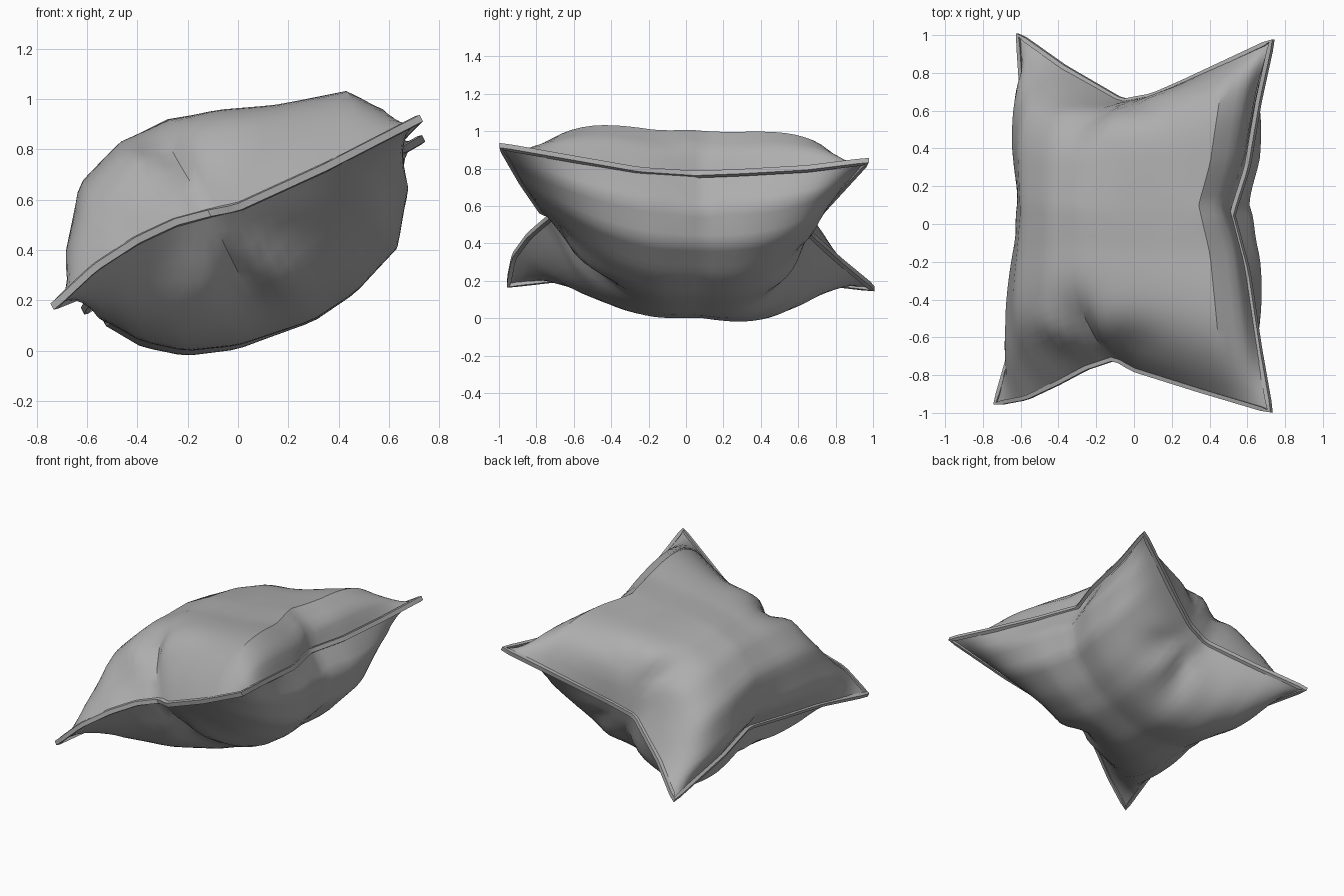
import bpy, bmesh, math
from mathutils import Vector

cube = bpy.data.objects.get("Cube")
if cube:
    bpy.data.objects.remove(cube)

grey = bpy.data.materials.new("grey_cloth")
grey.use_nodes = True
colour = (0.42, 0.42, 0.42, 1)
grey.diffuse_color = colour
grey.node_tree.nodes["Principled BSDF"].inputs["Base Color"].default_value = colour

N = 36  # grid cells along each side of a panel


def sample(points, t):
    """Point at fraction t of the length of a polyline."""
    pts = [Vector(p) for p in points]
    left = t * sum((b - a).length for a, b in zip(pts, pts[1:]))
    for a, b in zip(pts, pts[1:]):
        step = (b - a).length
        if left <= step:
            return a.lerp(b, left / step)
        left -= step
    return pts[-1]


# Seam corners and the four pinched seam edges
front_low = (-.73, -.95, .18)
front_high = (.72, -.99, .92)
back_low = (-.61, 1, .16)
back_high = (.73, .97, .84)
low_mid = (-.52, .05, .28)
high_mid = (.52, .05, .77)
front_seam = [front_low, (-.57, -.92, .33), (-.4, -.84, .44), (-.25, -.76, .51),
              (-.1, -.71, .55), (0, -.77, .57), (.35, -.88, .73), front_high]
back_seam = [back_low, (-.37, .83, .3), (-.06, .65, .46), (.1, .68, .52),
             (.26, .75, .6), back_high]
low_seam = [front_low, (-.63, -.6, .22), (-.57, -.25, .25), low_mid,
            (-.57, .4, .23), back_low]
high_seam = [front_high, (.66, -.65, .86), (.6, -.25, .79), high_mid,
             (.6, .3, .78), (.66, .65, .8), back_high]

# Middle cross-sections of the two panels
top_profile = [low_mid, (-.62, .05, .42), (-.6, .05, .67), (-.46, .05, .83),
               (-.28, .05, .92), (-.1, .05, .95), (.1, .05, .96), (.36, .05, 1),
               (.48, .05, .9), high_mid]
bottom_profile = [low_mid, (-.5, .05, .14), (-.36, .05, .04), (-.2, .05, 0),
                  (0, .05, .02), (.29, .05, .12), (.45, .05, .23), (.6, .05, .4),
                  (.62, .05, .6), high_mid]


def coons(u, t):
    """Sheet stretched across the four seam edges."""
    f, b = sample(front_seam, u), sample(back_seam, u)
    l, r = sample(low_seam, t), sample(high_seam, t)
    corners = Vector(front_low).lerp(Vector(front_high), u).lerp(
        Vector(back_low).lerp(Vector(back_high), u), t)
    return f.lerp(b, t) + l.lerp(r, u) - corners


def wrinkle(u, t, centre, size, folds, phase):
    """Folds that fan out from a pinch in the seam."""
    du, dt = u - centre[0], t - centre[1]
    d = math.hypot(du, dt) / size
    edge = min(u, 1 - u, t, 1 - t)
    fan = math.cos(folds * math.atan2(dt, du) + phase)
    return fan * d * math.exp(-2 * d * d) * min(1, edge * 12)


def panel(name, profile, power, side):
    """One cloth panel puffed out from the seam."""
    bm = bmesh.new()
    normal = Vector((-.45, 0, .9)) * side
    rows = []
    for j in range(N + 1):
        t = j / N
        puff = 1 - abs(2 * t - 1) ** power
        row = []
        for i in range(N + 1):
            u = i / N
            p = coons(u, t) + (sample(profile, u) - coons(u, .5)) * puff
            fold = (wrinkle(u, t, (.45, 0), .2, 5, 1) + wrinkle(u, t, (.5, 1), .2, 6, 2)
                    + .6 * wrinkle(u, t, (0, .5), .15, 5, 0)
                    + .6 * wrinkle(u, t, (1, .5), .15, 4, 0))
            row.append(bm.verts.new(p + normal * .11 * fold))
        rows.append(row)
    for low, high in zip(rows, rows[1:]):
        for i in range(N):
            quad = [low[i], low[i + 1], high[i + 1], high[i]]
            bm.faces.new(quad if side > 0 else quad[::-1])
    finish(name, bm)


def finish(name, bm):
    mesh = bpy.data.meshes.new(name)
    bm.to_mesh(mesh)
    bm.free()
    mesh.materials.append(grey)
    obj = bpy.data.objects.new(name, mesh)
    bpy.context.collection.objects.link(obj)
    bpy.ops.object.select_all(action="DESELECT")
    obj.select_set(True)
    bpy.context.view_layer.objects.active = obj
    bpy.ops.object.shade_smooth_by_angle(angle=math.radians(35))


panel("top_panel", top_profile, 5, 1)
panel("bottom_panel", bottom_profile, 3, -1)

# Narrow stitched lip around the whole seam
bm = bmesh.new()
loop = ([sample(front_seam, i / N) for i in range(N)]
        + [sample(high_seam, i / N) for i in range(N)]
        + [sample(back_seam, 1 - i / N) for i in range(N)]
        + [sample(low_seam, 1 - i / N) for i in range(N)])
rings = []
for k, p in enumerate(loop):
    along = (loop[(k + 1) % len(loop)] - loop[k - 1]).normalized()
    up = Vector((-.45, 0, .9))
    out = along.cross(up).normalized()
    section = [out * -.01 + up * .018, out * .012 + up * .014,
               out * .012 - up * .014, out * -.01 - up * .018]
    rings.append([bm.verts.new(p + s) for s in section])
for k, ring in enumerate(rings):
    following = rings[(k + 1) % len(rings)]
    for i in range(4):
        n = (i + 1) % 4
        bm.faces.new([ring[i], ring[n], following[n], following[i]])
bmesh.ops.recalc_face_normals(bm, faces=bm.faces)
finish("seam_lip", bm)
